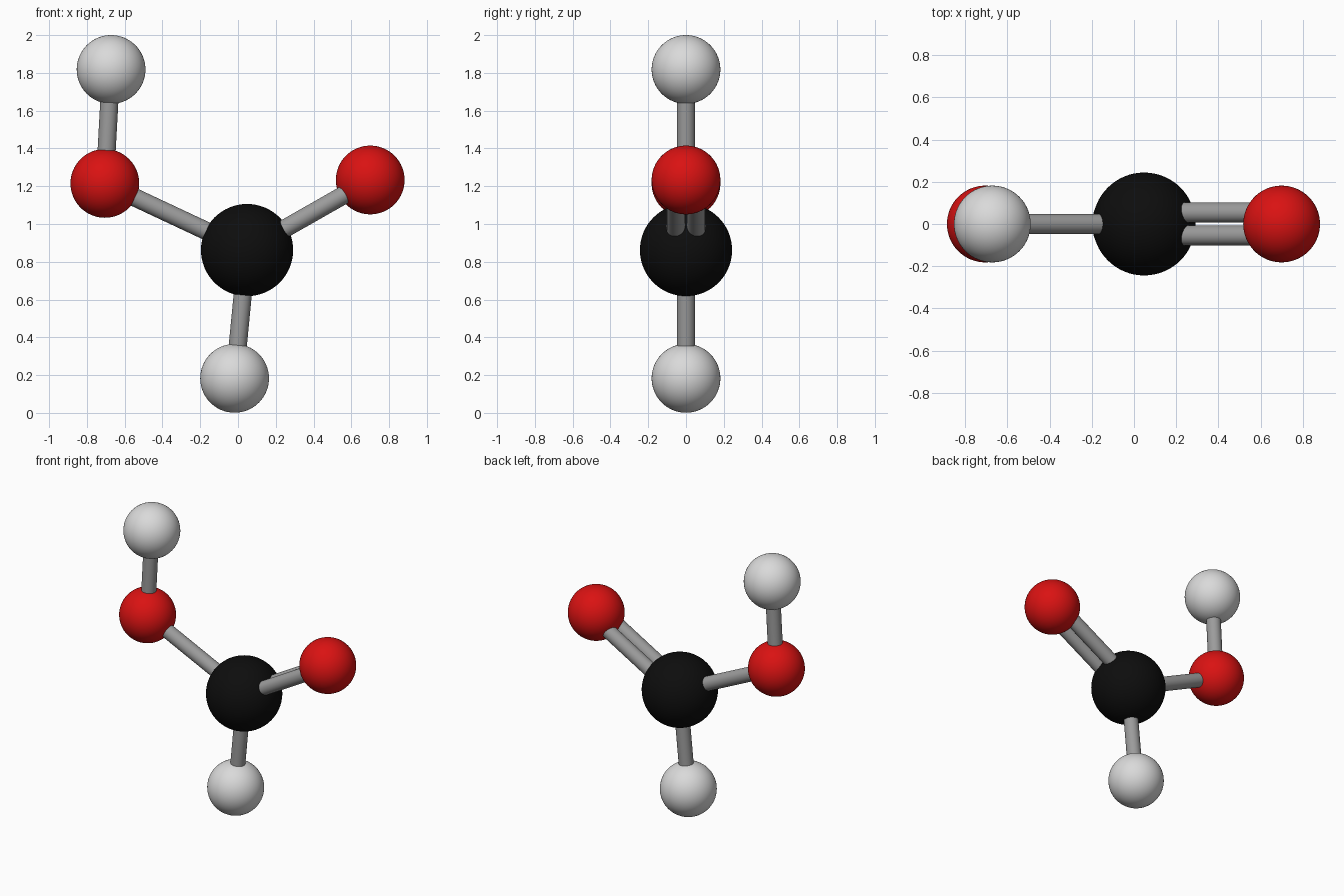
import bpy
import math
from mathutils import Vector

cube = bpy.data.objects.get("Cube")
if cube:
    bpy.data.objects.remove(cube, do_unlink=True)


def material(name, rgb):
    mat = bpy.data.materials.new(name)
    mat.use_nodes = True
    mat.diffuse_color = (*rgb, 1)
    mat.node_tree.nodes["Principled BSDF"].inputs["Base Color"].default_value = (*rgb, 1)
    return mat


WHITE = material("pale grey", (0.7, 0.7, 0.7))
RED = material("red", (0.7, 0.006, 0.006))
BLACK = material("black", (0.004, 0.004, 0.004))
GREY = material("rod grey", (0.33, 0.33, 0.33))


def finish(name, mat):
    obj = bpy.context.object
    obj.name = name
    obj.data.materials.append(mat)
    bpy.ops.object.shade_smooth_by_angle(angle=math.radians(40))


def ball(name, centre, radius, mat):
    bpy.ops.mesh.primitive_uv_sphere_add(segments=64, ring_count=32,
                                         radius=radius, location=centre)
    finish(name, mat)


def rod(name, start, end, offset=0):
    shift = Vector((0, offset, 0))
    axis = end - start
    bpy.ops.mesh.primitive_cylinder_add(
        vertices=32, radius=0.048, depth=axis.length,
        location=(start + end) / 2 + shift,
        rotation=axis.to_track_quat('Z', 'Y').to_euler())
    finish(name, GREY)


# Atom centres
carbon = Vector((0.048, 0, 0.862))
right_oxygen = Vector((-0.705, 0, 1.215))
left_oxygen = Vector((0.7, 0, 1.233))
top_hydrogen = Vector((-0.672, 0, 1.818))
bottom_hydrogen = Vector((-0.018, 0, 0.183))

# Balls
ball("carbon_ball", carbon, 0.244, BLACK)
for name, centre, mat in (("right_oxygen_ball", right_oxygen, RED),
                          ("left_oxygen_ball", left_oxygen, RED),
                          ("top_hydrogen_ball", top_hydrogen, WHITE),
                          ("bottom_hydrogen_ball", bottom_hydrogen, WHITE)):
    ball(name, centre, 0.182, mat)

# Single bonds
rod("right_oxygen_bond", carbon, right_oxygen)
rod("top_hydrogen_bond", right_oxygen, top_hydrogen)
rod("bottom_hydrogen_bond", carbon, bottom_hydrogen)

# Double bond: two parallel rods
for side, name in ((-1, "front_double_bond"), (1, "back_double_bond")):
    rod(name, carbon, left_oxygen, side * 0.054)
